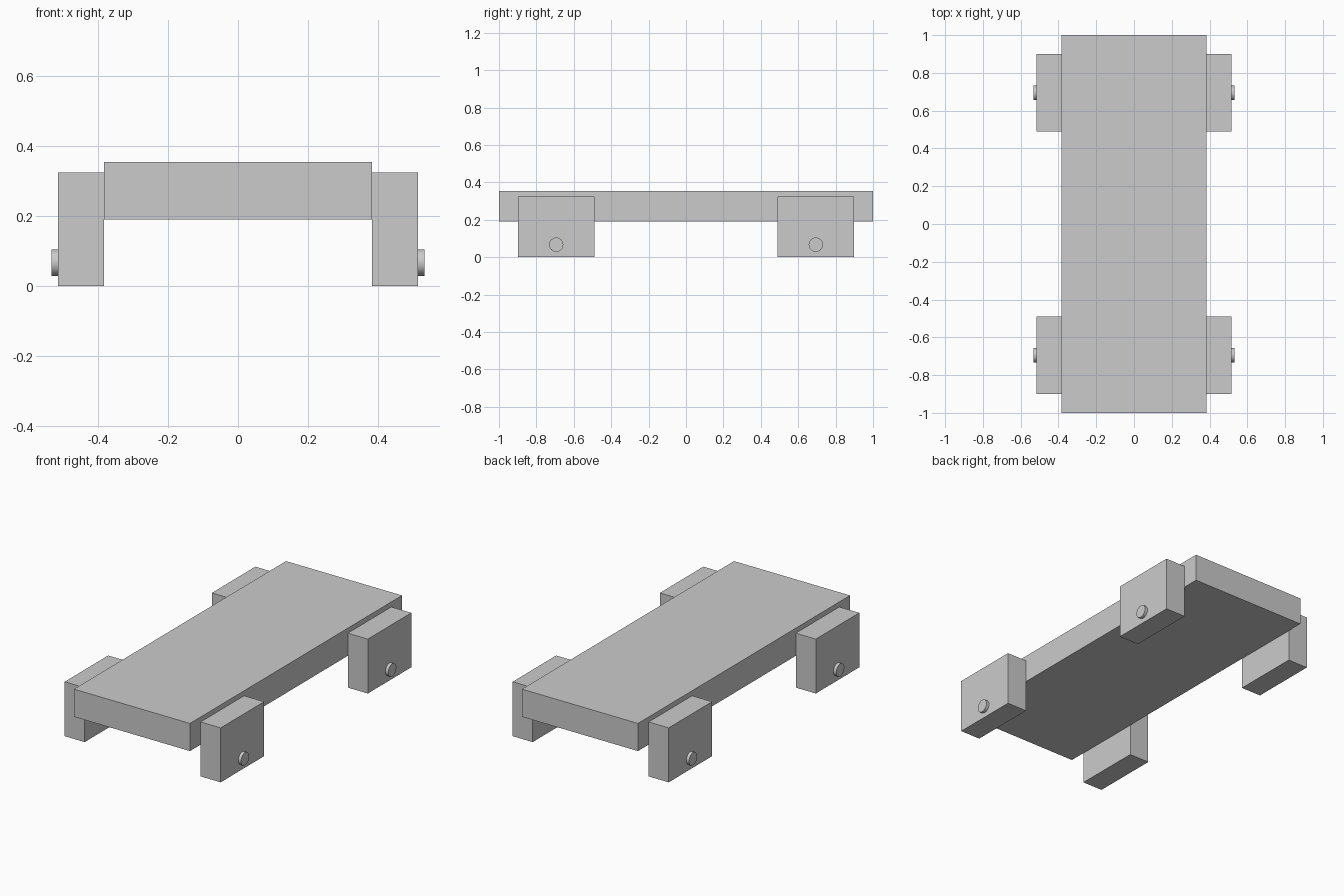
import bpy
import math

cube = bpy.data.objects.get("Cube")
if cube:
    bpy.data.objects.remove(cube, do_unlink=True)

GREY = (0.6, 0.6, 0.6, 1)
grey = bpy.data.materials.new("plain grey")
grey.use_nodes = True
grey.diffuse_color = GREY
grey.node_tree.nodes["Principled BSDF"].inputs["Base Color"].default_value = GREY


def box(name, center, size):
    bpy.ops.mesh.primitive_cube_add(size=1, location=center)
    ob = bpy.context.object
    ob.name = name
    ob.scale = size
    bpy.ops.object.transform_apply(location=False, rotation=False, scale=True)
    ob.data.materials.append(grey)


def pin(name, center, radius, length):
    bpy.ops.mesh.primitive_cylinder_add(
        vertices=32, radius=radius, depth=length, location=center,
        rotation=(0, math.pi / 2, 0))
    ob = bpy.context.object
    ob.name = name
    ob.data.materials.append(grey)
    bpy.ops.object.shade_smooth_by_angle()


# Flat deck
box("deck", (0, 0, 0.2725), (0.766, 2, 0.165))

# Four side blocks, each with a short axle pin on its outer face
for side, sx in (("left", 1), ("right", -1)):
    for end, sy in (("front", -1), ("back", 1)):
        y = sy * 0.694
        box(f"{end}_{side}_block", (sx * 0.449, y, 0.1625), (0.132, 0.41, 0.325))
        pin(f"{end}_{side}_axle_pin", (sx * 0.519, y, 0.067), 0.038, 0.028)
